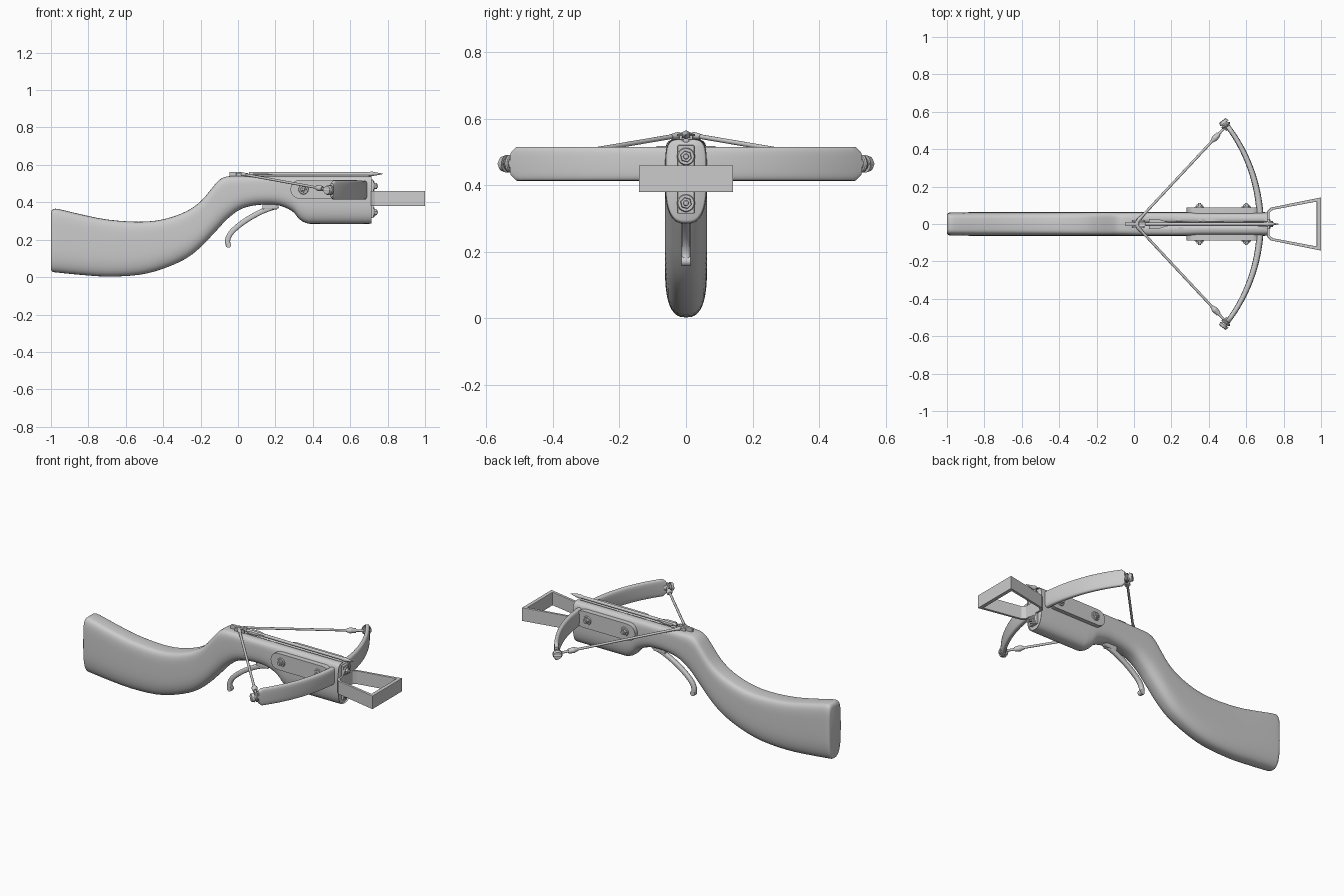
import bpy, bmesh, math
from mathutils import Vector

if "Cube" in bpy.data.objects:
    bpy.data.objects.remove(bpy.data.objects["Cube"])


def finish(name, bm, smooth=True, bevel=0):
    bmesh.ops.recalc_face_normals(bm, faces=bm.faces)
    me = bpy.data.meshes.new(name)
    bm.to_mesh(me)
    bm.free()
    ob = bpy.data.objects.new(name, me)
    bpy.context.collection.objects.link(ob)
    bpy.ops.object.select_all(action='DESELECT')
    bpy.context.view_layer.objects.active = ob
    ob.select_set(True)
    if smooth:
        bpy.ops.object.shade_smooth_by_angle(angle=math.radians(40))
    if bevel:
        m = ob.modifiers.new("bevel", 'BEVEL')
        m.width, m.segments = bevel, 2
    return ob


def loft(name, rings):
    bm = bmesh.new()
    vs = [[bm.verts.new(p) for p in r] for r in rings]
    n = len(vs[0])
    for a, b in zip(vs, vs[1:]):
        for i in range(n):
            bm.faces.new((a[i], a[(i + 1) % n], b[(i + 1) % n], b[i]))
    bm.faces.new(vs[0])
    bm.faces.new(vs[-1])
    return finish(name, bm)


def oval(a, b, n_top, n_bot, count=32):
    out = []
    for i in range(count):
        t = 2 * math.pi * i / count
        c, s = math.cos(t), math.sin(t)
        e = 2 / (n_top if s > 0 else n_bot)
        out.append((a * math.copysign(abs(c) ** e, c), b * math.copysign(abs(s) ** e, s)))
    return out


def rod(name, p, q, r1, r2=None, sides=12):
    p, q = Vector(p), Vector(q)
    d = (q - p).normalized()
    u = d.orthogonal().normalized()
    v = d.cross(u)
    ring = lambda c, r: [c + r * (u * math.cos(k * math.tau / sides) + v * math.sin(k * math.tau / sides))
                         for k in range(sides)]
    return loft(name, [ring(p, r1), ring(q, r1 if r2 is None else r2)])


def box(name, lo, hi, bevel=0):
    bm = bmesh.new()
    bmesh.ops.create_cube(bm, size=1)
    for v in bm.verts:
        v.co = [(l + h) / 2 + c * (h - l) for l, h, c in zip(lo, hi, v.co)]
    return finish(name, bm, False, bevel)


def spline(pts, steps):
    pts = [Vector(p) for p in pts]
    out = []
    for i in range(len(pts) - 1):
        a, b = pts[i], pts[i + 1]
        ma = (b - pts[max(i - 1, 0)]) / 2
        mb = (pts[min(i + 2, len(pts) - 1)] - a) / 2
        for k in range(steps):
            t = k / steps
            out.append(a * (2*t**3 - 3*t**2 + 1) + ma * (t**3 - 2*t**2 + t)
                       + b * (3*t**2 - 2*t**3) + mb * (t**3 - t**2))
    return out + [pts[-1]]


# stock: stations of (x, top, bottom, half width)
stations = [(-1, .345, .04, .052), (-.99, .362, .028, .06), (-.96, .364, .024, .062),
            (-.85, .338, .013, .063), (-.7, .308, .003, .063), (-.53, .296, .012, .063),
            (-.4, .309, .045, .063), (-.28, .35, .098, .063), (-.2, .405, .16, .063),
            (-.14, .475, .222, .063), (-.1, .52, .265, .063), (-.06, .538, .308, .063),
            (0, .54, .355, .063), (.06, .54, .378, .063), (.14, .54, .388, .063),
            (.22, .54, .383, .063), (.29, .54, .352, .063), (.33, .54, .308, .063),
            (.37, .54, .288, .063), (.42, .54, .285, .063), (.69, .54, .285, .063),
            (.705, .538, .288, .061), (.71, .532, .295, .057)]
rings = []
for x, top, bot, w in spline(stations, 3):
    sec = oval(w, (top - bot) / 2, 5, 2.7, 40)
    rings.append([(x, y, (top + bot) / 2 + z) for y, z in sec])
stock = loft("stock", rings)

# bolt groove along the top
cutter = rod("groove_cutter", (0, 0, .546), (.8, 0, .546), .016, sides=16)
m = stock.modifiers.new("groove", 'BOOLEAN')
m.operation, m.object, m.solver = 'DIFFERENCE', cutter, 'EXACT'
bpy.context.view_layer.objects.active = stock
bpy.ops.object.modifier_apply(modifier="groove")
bpy.data.objects.remove(cutter)

# bow limb swept along an arc
R, CX, ZL = .87, .675 - .87, .465
tip = math.asin(.522 / R)
rings = []
for i in range(-24, 25):
    f = abs(i) / 24
    for_tip = [(1, 1)] if f < 1 else [(.968, 1), (1, .7)]
    if i == -24:
        for_tip.reverse()
    for k, hs in for_tip:
        a = tip * (i / 24 if f == 1 else i / 24 * .98) * k if f == 1 else tip * i / 24 * .98
        th = .019 - .006 * f
        rings.append([(CX + (R + u) * math.cos(a), (R + u) * math.sin(a), ZL + v * hs)
                      for u, v in oval(th, .051, 3.5, 3.5, 24)])
rings.sort(key=lambda r: sum(p[1] for p in r))
loft("bow_limb", rings)


def screw(name, pos, axis):
    p, d = Vector(pos), Vector(axis)
    rod(name + "_washer", p, p + d * .007, .027, .024, 20)
    rod(name + "_head", p + d * .006, p + d * .018, .018, .016, 6)
    rod(name + "_stud", p + d * .017, p + d * .024, .009, .007, 10)


for s, side in ((-1, "right"), (1, "left")):
    # side plate with rounded ends
    outline = []
    for cx, a0 in ((.33, 90), (.63, 270)):
        for k in range(9):
            a = math.radians(a0 + k * 22.5)
            outline.append((cx + .05 * math.cos(a), .469 + .05 * math.sin(a)))
    loft(f"side_plate_{side}", [[(x, s * y, z) for x, z in outline] for y in (.055, .088)])
    for x in (.35, .6):
        screw(f"side_screw_{side}_{x}", (x, s * .087, .469), (0, s, 0))

    # limb tip knob
    end = Vector((CX + R * math.cos(tip), s * .515, ZL))
    tan = Vector((-math.sin(tip), s * math.cos(tip), 0))
    rod(f"tip_neck_{side}", end - tan * .01, end + tan * .04, .017)
    rod(f"tip_cap_{side}", end + tan * .03, end + tan * .046, .027, .022, 16)
    out = Vector((math.cos(tip), s * math.sin(tip), 0))
    rod(f"tip_pin_{side}", end + tan * .038 - out * .022, end + tan * .038 + out * .022, .01)

    # string with end ferrules and loop
    a, b = Vector((.01, s * .006, .553)), end + tan * .012
    rod(f"string_{side}", a, b, .007)
    rod(f"ferrule_{side}", a.lerp(b, .87), a.lerp(b, .915), .017, .013)
    rod(f"ferrule_neck_{side}", a.lerp(b, .84), a.lerp(b, .87), .009, .017)
    rod(f"nut_ferrule_{side}", a.lerp(b, .03), a.lerp(b, .075), .011, .008)
    bm = bmesh.new()
    loop = [[bm.verts.new(end + tan * (.016 + .007 * math.sin(q))
             + (out * math.cos(p) + Vector((0, 0, math.sin(p)))) * (.02 + .007 * math.cos(q)))
             for q in [k * math.tau / 8 for k in range(8)]]
            for p in [k * math.tau / 20 for k in range(20)]]
    for i in range(20):
        for j in range(8):
            bm.faces.new((loop[i][j], loop[i-1][j], loop[i-1][j-1], loop[i][j-1]))
    finish(f"string_loop_{side}", bm)

    # nut jaw holding the string
    box(f"nut_jaw_{side}", (-.01, s * .016 - .005, .53), (.055, s * .016 + .005, .557), .003)

# string catch
box("string_catch", (-.045, -.008, .53), (.02, .008, .562), .003)
rod("catch_pin", (.02, -.026, .55), (.02, .026, .55), .007)

# bolt with fletching and point
rod("bolt_shaft", (.06, 0, .552), (.72, 0, .552), .009)
rod("bolt_point_base", (.69, 0, .552), (.715, 0, .552), .009, .013)
rod("bolt_point", (.715, 0, .552), (.775, 0, .552), .013, .001)
for s in (-1, 1):
    fin = [(.08, .005), (.08, .027), (.13, .027), (.19, .007)]
    loft("fletching", [[(x, s * y, z) for x, y in fin] for z in (.548, .555)])

# front plate and screws
box("front_plate", (.695, -.025, .315), (.725, .025, .521), .003)
for z in (.487, .347):
    screw(f"front_screw_{z}", (.724, 0, z), (1, 0, 0))

# stirrup: flat band bent into a trapezoid frame
bm = bmesh.new()
outer = [(.712, .068), (.732, .088), (1, .142)]
inner = [(.724, .06), (.742, .076), (.977, .12)]
close = lambda h: h + [(x, -y) for x, y in reversed(h)]
o, i_ = close(outer), close(inner)
grid = [[bm.verts.new((x, y, z)) for x, y in loop]
        for loop, z in ((o, .38), (o, .46), (i_, .46), (i_, .38))]
for k in range(4):
    for j in range(6):
        a, b = grid[k], grid[(k + 1) % 4]
        bm.faces.new((a[j - 1], a[j], b[j], b[j - 1]))
finish("stirrup", bm, False, .002)

# trigger lever
path = spline([(.215, .382), (.13, .352), (.04, .302), (-.03, .245), (-.055, .2), (-.05, .165)], 5)
rings = []
for k, p in enumerate(path):
    d = (path[min(k + 1, len(path) - 1)] - path[max(k - 1, 0)]).normalized()
    rings.append([(p.x - d.y * v, u, p.y + d.x * v) for u, v in oval(.013, .014, 3, 3, 16)])
loft("trigger", rings)
rod("trigger_tip", (-.051, -.013, .172), (-.051, .013, .172), .015)
box("trigger_mount", (.13, -.014, .362), (.21, .014, .4), .004)
